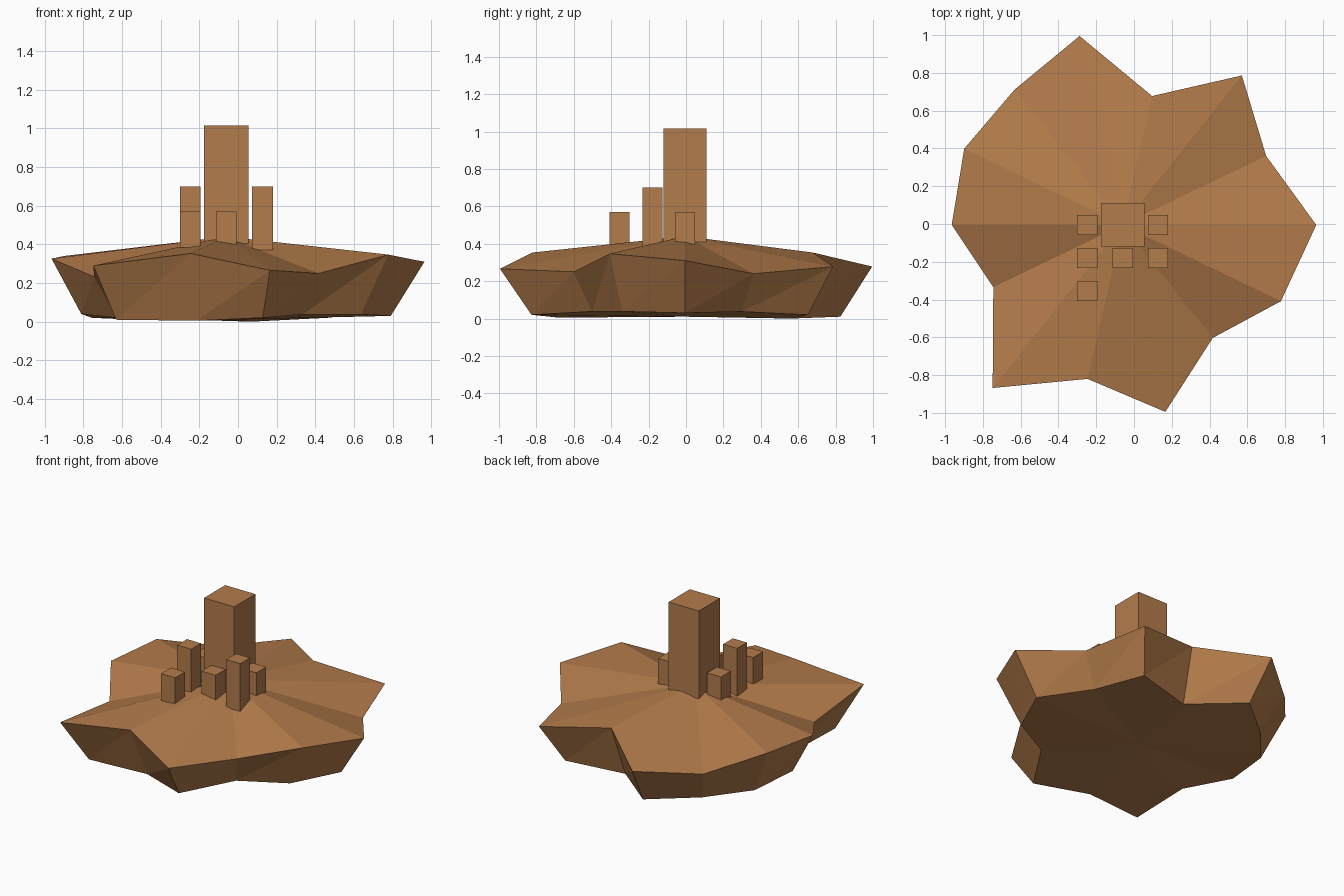
import bpy, bmesh, math

if "Cube" in bpy.data.objects:
    bpy.data.objects.remove(bpy.data.objects["Cube"])

mat = bpy.data.materials.new("brown")
mat.diffuse_color = (0.45, 0.20, 0.07, 1)
mat.use_nodes = True
mat.node_tree.nodes["Principled BSDF"].inputs["Base Color"].default_value = mat.diffuse_color
CX, CY = -0.06, -0.005

# Per spoke of the rock: rim radius, rim height, foot height
spokes = [(1.025, .31, .03), (.843, .24, .037), (1.012, .278, .02), (.70, .353, 0),
          (1.026, .278, .01), (.917, .243, .01), (.931, .34, .02), (.905, .326, .04),
          (.76, .233, .02), (1.104, .29, .01), (.836, .353, .005), (1.015, .266, .02),
          (.765, .25, .038), (.93, .347, .038)]


def finish(bm, name):
    bmesh.ops.recalc_face_normals(bm, faces=bm.faces)
    mesh = bpy.data.meshes.new(name)
    bm.to_mesh(mesh)
    bm.free()
    mesh.materials.append(mat)
    obj = bpy.data.objects.new(name, mesh)
    bpy.context.collection.objects.link(obj)
    return obj


# Jagged island slab: shallow cone on top, undercut sides, fanned underside
bm = bmesh.new()
n = len(spokes)
rim, foot = [], []
for i, (r, z_rim, z_foot) in enumerate(spokes):
    a = 2 * math.pi * i / n
    dx, dy = r * math.cos(a), r * math.sin(a)
    rim.append(bm.verts.new((CX + dx, CY + dy, z_rim)))
    foot.append(bm.verts.new((CX + 0.83 * dx, CY + 0.83 * dy, z_foot)))
apex = bm.verts.new((CX, CY, 0.44))
base = bm.verts.new((CX, CY, 0.01))
for i in range(n):
    j = (i + 1) % n
    bm.faces.new((apex, rim[i], rim[j]))
    bm.faces.new((rim[i], foot[i], rim[j]))
    bm.faces.new((foot[i], foot[j], rim[j]))
    bm.faces.new((base, foot[j], foot[i]))
finish(bm, "rock_island")


def block(name, x, y, width, z0, z1):
    bm = bmesh.new()
    bmesh.ops.create_cube(bm, size=1)
    bmesh.ops.scale(bm, vec=(width, width, z1 - z0), verts=bm.verts)
    bmesh.ops.translate(bm, vec=(x, y, (z0 + z1) / 2), verts=bm.verts)
    return finish(bm, name)


# Central tower
block("main_tower", CX, CY, 0.23, 0.38, 1.015)

# Small blocks on a square grid around the tower: column, row, tall or not
STEP = 0.187
for col, row, tall in [(-1, 0, False), (1, 0, False), (-1, 1, True),
                       (0, 1, False), (1, 1, True), (-1, 2, False)]:
    block("tall_block" if tall else "short_block", CX + col * STEP, CY - row * 0.175,
          0.107, 0.37 if tall else 0.385, 0.70 if tall else 0.57)
